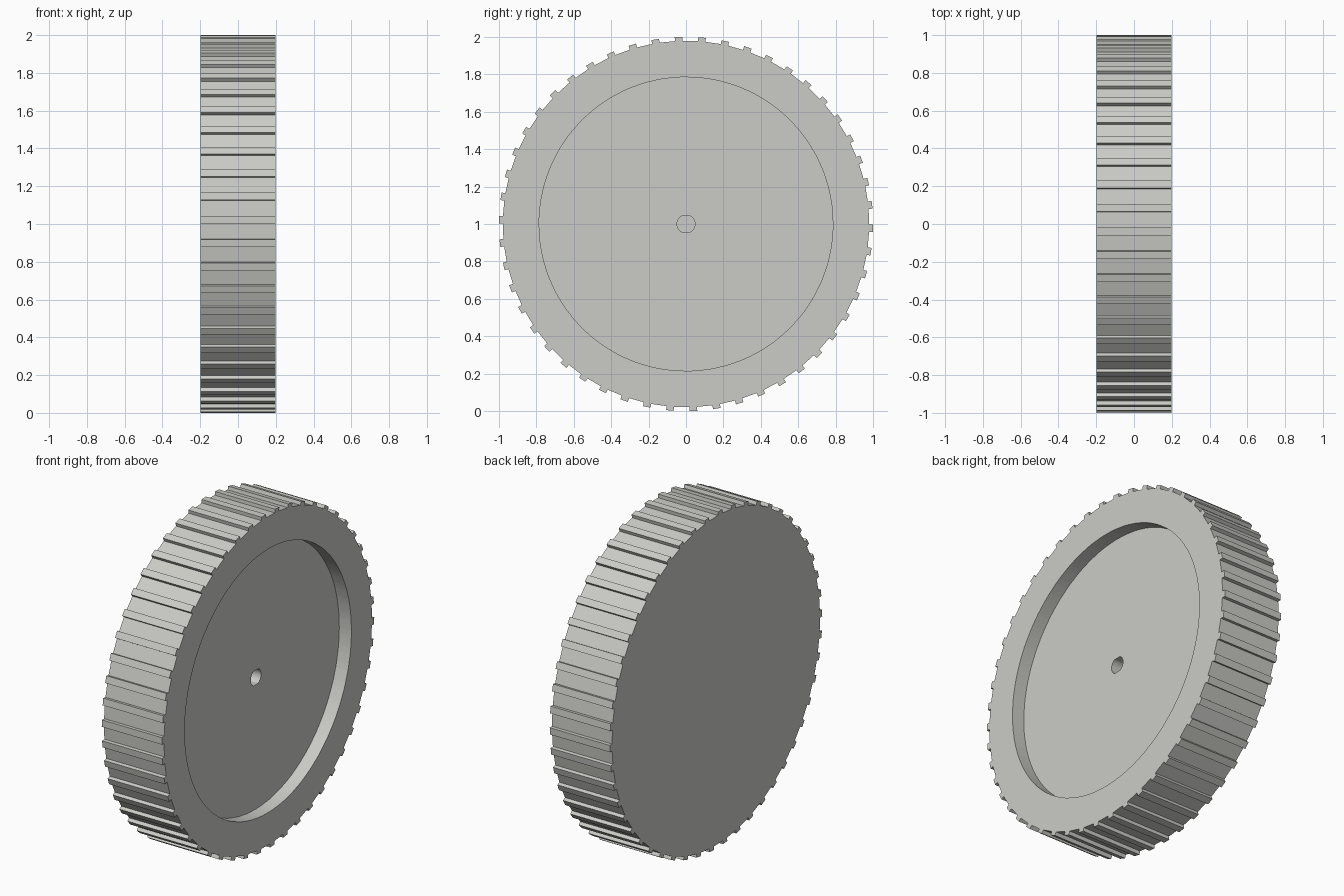
import bpy, bmesh, math

if "Cube" in bpy.data.objects:
    bpy.data.objects.remove(bpy.data.objects["Cube"])

TEETH = 50
PITCH = 2 * math.pi / TEETH
PHASE = -0.023            # angle of the first tooth from +y
TIP, ROOT, HALF = 1.0, 0.979, 0.0205
WIDTH = 0.198             # half width along x
RECESS_R, FLOOR_X = 0.785, 0.118
HOLE_R, HOLE_FLAT, HOLE_X = 0.048, 0.043, -0.08

# One (angle, radius) sample per corner of the toothed outline
outline = []
for i in range(TEETH):
    c = PHASE + i * PITCH
    outline += [(c - HALF / ROOT, ROOT), (c - HALF, TIP),
                (c + HALF, TIP), (c + HALF / ROOT, ROOT)]


def hole_radius(a):
    """Round shaft hole with flats on top and bottom."""
    return min(HOLE_R, HOLE_FLAT / max(abs(math.sin(a)), 1e-6))


bm = bmesh.new()


def ring(x, radius):
    verts = []
    for a, r in outline:
        r = radius(a, r)
        verts.append(bm.verts.new((x, r * math.cos(a), 1 + r * math.sin(a))))
    return verts


# Rings from the closed back, over the tread, into the recess and the hole
rings = [
    ring(-WIDTH, lambda a, r: r),
    ring(WIDTH, lambda a, r: r),
    ring(WIDTH, lambda a, r: RECESS_R),
    ring(FLOOR_X, lambda a, r: RECESS_R),
    ring(FLOOR_X, lambda a, r: hole_radius(a)),
    ring(HOLE_X, lambda a, r: hole_radius(a)),
]
n = len(outline)
for lower, upper in zip(rings, rings[1:]):
    for i in range(n):
        j = (i + 1) % n
        bm.faces.new((lower[i], lower[j], upper[j], upper[i]))
bm.faces.new(rings[0])    # flat back
bm.faces.new(rings[-1])   # bottom of the blind hole
bmesh.ops.recalc_face_normals(bm, faces=bm.faces)

mesh = bpy.data.meshes.new("toothed_wheel")
bm.to_mesh(mesh)
bm.free()
wheel = bpy.data.objects.new("toothed_wheel", mesh)
bpy.context.collection.objects.link(wheel)

grey = bpy.data.materials.new("light_grey")
grey.diffuse_color = (0.60, 0.60, 0.57, 1)
grey.use_nodes = True
grey.node_tree.nodes["Principled BSDF"].inputs["Base Color"].default_value = grey.diffuse_color
mesh.materials.append(grey)

bpy.context.view_layer.objects.active = wheel
wheel.select_set(True)
bpy.ops.object.shade_smooth_by_angle(angle=math.radians(25))
